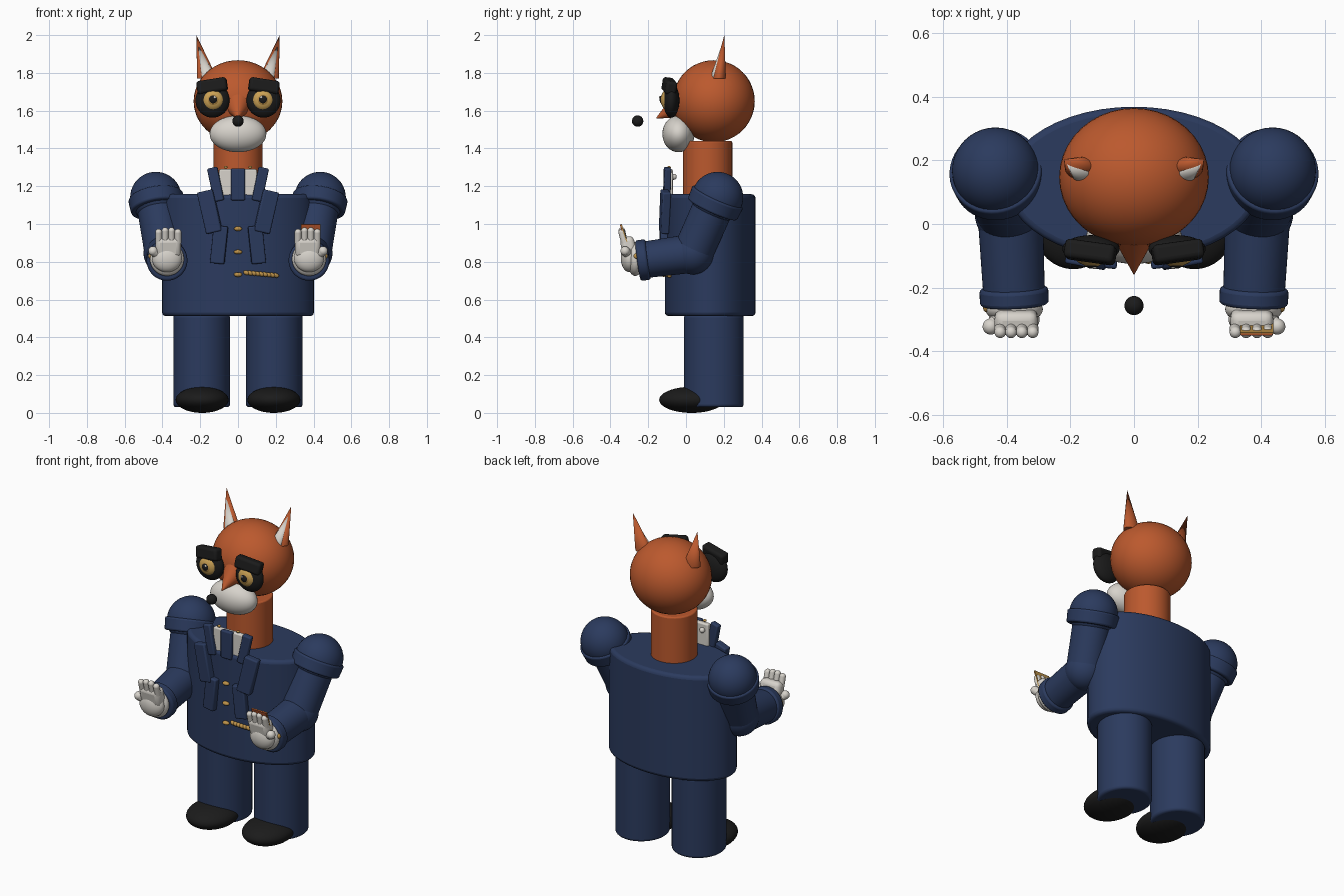
import bpy, bmesh, math
from mathutils import Matrix, Vector

old = bpy.data.objects.get("Cube")
if old:
    bpy.data.objects.remove(old, do_unlink=True)


def material(name, r, g, b):
    m = bpy.data.materials.new(name)
    m.use_nodes = True
    m.diffuse_color = (r, g, b, 1)
    m.node_tree.nodes["Principled BSDF"].inputs["Base Color"].default_value = (r, g, b, 1)
    return m


ORANGE = material("orange fur", 0.50, 0.10, 0.027)
NAVY = material("navy cloth", 0.024, 0.043, 0.112)
WHITE = material("off white", 0.68, 0.65, 0.60)
BLACK = material("black", 0.011, 0.011, 0.011)
GOLD = material("gold", 0.50, 0.28, 0.065)
AMBER = material("amber eye", 0.60, 0.36, 0.09)


def finish(name, bm, matrix, mat, bevel=0):
    """Turn a bmesh into a smooth shaded object with optional rounded edges."""
    bm.transform(matrix)
    bmesh.ops.recalc_face_normals(bm, faces=bm.faces)
    mesh = bpy.data.meshes.new(name)
    bm.to_mesh(mesh)
    bm.free()
    mesh.materials.append(mat)
    ob = bpy.data.objects.new(name, mesh)
    bpy.context.collection.objects.link(ob)
    if bevel:
        mod = ob.modifiers.new("rounded edge", 'BEVEL')
        mod.width, mod.segments = bevel, 3
        mod.limit_method = 'ANGLE'
        mod.angle_limit = math.radians(50)
    bpy.ops.object.select_all(action='DESELECT')
    ob.select_set(True)
    bpy.context.view_layer.objects.active = ob
    bpy.ops.object.shade_smooth_by_angle(angle=math.radians(40))
    return ob


def place(loc, size, rot=(0, 0, 0)):
    spin = Matrix.Identity(4)
    for angle, axis in zip(rot, "XYZ"):
        spin = Matrix.Rotation(math.radians(angle), 4, axis) @ spin
    return Matrix.Translation(loc) @ spin @ Matrix.Diagonal((*size, 1))


def ball(name, mat, loc, radii, rot=(0, 0, 0)):
    bm = bmesh.new()
    bmesh.ops.create_uvsphere(bm, u_segments=40, v_segments=24, radius=1)
    return finish(name, bm, place(loc, radii, rot), mat)


def box(name, mat, loc, size, rot=(0, 0, 0), bevel=0.008):
    bm = bmesh.new()
    bmesh.ops.create_cube(bm, size=1)
    return finish(name, bm, place(loc, size, rot), mat, bevel)


def cone_mesh(r1, r2, depth):
    bm = bmesh.new()
    bmesh.ops.create_cone(bm, cap_ends=True, segments=48, radius1=r1, radius2=r2, depth=depth)
    return bm


def column(name, mat, loc, rx, ry, height, bevel=0.015):
    return finish(name, cone_mesh(1, 1, 1), place(loc, (rx, ry, height)), mat, bevel)


def limb(name, mat, a, b, r1, r2=None, bevel=0):
    a, b = Vector(a), Vector(b)
    d = b - a
    turn = d.to_track_quat('Z', 'Y').to_matrix().to_4x4()
    bm = cone_mesh(r1, r1 if r2 is None else r2, d.length)
    return finish(name, bm, Matrix.Translation((a + b) / 2) @ turn, mat, bevel)


def horn(name, mat, base, tip, rx, ry):
    """Flattened cone leaning from a level base to its tip."""
    base, tip = Vector(base), Vector(tip)
    m = Matrix.Diagonal((rx, ry, 1, 1))
    for i in range(3):
        m[i][2] = (tip - base)[i]
        m[i][3] = ((base + tip) / 2)[i]
    return finish(name, cone_mesh(1, 0, 1), m, mat)


# Torso, neck and head
column("jacket", NAVY, (0, 0.128, 0.835), 0.402, 0.24, 0.645, 0.02)
column("neck", ORANGE, (0, 0.115, 1.285), 0.13, 0.13, 0.31, 0.008)
ball("head", ORANGE, (0, 0.147, 1.65), (0.235, 0.217, 0.217))
ball("muzzle", WHITE, (0, -0.04, 1.477), (0.15, 0.085, 0.097))
limb("snout", ORANGE, (0, -0.035, 1.625), (0, -0.157, 1.56), 0.068, 0.002)
ball("nose", BLACK, (0, -0.256, 1.545), (0.03, 0.03, 0.03))

# Shirt front, tie and fastenings
box("shirt_front", WHITE, (0, -0.085, 1.21), (0.2, 0.03, 0.16))
box("tie", NAVY, (0, -0.105, 1.21), (0.075, 0.03, 0.17))
for z in (0.975, 0.852, 0.732):
    ball("jacket_button", GOLD, (0, -0.118, z), (0.022, 0.014, 0.012))
for i in range(9):
    t = i / 8
    ball("watch_chain_link", GOLD, (0.045 + 0.155 * t, -0.113 + 0.025 * t * t, 0.742 - 0.014 * t),
         (0.017, 0.012, 0.012), (0, 20, 0))

for s, side in ((1, "left"), (-1, "right")):
    def pt(x, y, z):
        return Vector((s * x, y, z))

    # Ears
    horn(side + "_ear", ORANGE, pt(0.163, 0.175, 1.77), pt(0.22, 0.203, 2.0), 0.054, 0.036)
    horn(side + "_inner_ear", WHITE, pt(0.155, 0.152, 1.775), pt(0.213, 0.192, 1.955), 0.038, 0.024)

    # Eyes and brows
    ball(side + "_eye_patch", BLACK, pt(0.135, -0.078, 1.655), (0.09, 0.043, 0.092))
    ball(side + "_eye", AMBER, pt(0.132, -0.1, 1.657), (0.056, 0.032, 0.056))
    ball(side + "_iris_ring", GOLD, pt(0.132, -0.112, 1.658), (0.037, 0.024, 0.037))
    ball(side + "_pupil", BLACK, pt(0.132, -0.118, 1.659), (0.027, 0.022, 0.027))
    ball(side + "_eye_glint", WHITE, pt(0.123, -0.138, 1.671), (0.007, 0.004, 0.007))
    box(side + "_brow", BLACK, pt(0.137, -0.088, 1.73), (0.16, 0.06, 0.072),
        (-8, s * 9, s * 8), 0.015)

    # Collar and lapels
    box(side + "_collar", NAVY, pt(0.118, -0.1, 1.21), (0.055, 0.035, 0.18), (0, s * 12, s * 8))
    ball(side + "_collar_stud", GOLD, pt(0.065, -0.09, 1.3), (0.01, 0.01, 0.007))
    ball(side + "_shirt_stud", WHITE, pt(0.065, -0.065, 1.25), (0.016, 0.016, 0.016))
    box(side + "_upper_lapel", NAVY, pt(0.15, -0.112, 1.065), (0.085, 0.045, 0.225),
        (0, s * 13, s * 10))
    box(side + "_lower_lapel", NAVY, pt(0.1, -0.117, 0.89), (0.076, 0.04, 0.2),
        (0, s * -6, s * 6))

    # Legs and shoes
    column(side + "_leg", NAVY, pt(0.192, 0.147, 0.275), 0.15, 0.158, 0.49)
    ball(side + "_shoe", BLACK, pt(0.19, 0.03, 0.069), (0.14, 0.172, 0.069))

    # Arm
    shoulder, elbow, wrist = pt(0.435, 0.167, 1.14), pt(0.388, 0.035, 0.845), pt(0.376, -0.235, 0.808)
    down = (elbow - shoulder).normalized()
    along = (wrist - elbow).normalized()
    ball(side + "_shoulder", NAVY, shoulder, (0.136, 0.136, 0.136))
    limb(side + "_shoulder_cap", NAVY, shoulder - down * 0.005, shoulder + down * 0.07, 0.147, 0.142, 0.01)
    limb(side + "_upper_arm", NAVY, shoulder, elbow, 0.108, 0.106)
    ball(side + "_elbow", NAVY, elbow, (0.112, 0.112, 0.112))
    limb(side + "_forearm", NAVY, elbow, wrist, 0.103, 0.096)
    limb(side + "_cuff", NAVY, wrist - along * 0.035, wrist + along * 0.02, 0.108, None, 0.012)

    # Gloved hand
    ball(side + "_glove_wrist", WHITE, pt(0.376, -0.268, 0.815), (0.09, 0.045, 0.09))
    ball(side + "_palm_heel", WHITE, pt(0.376, -0.3, 0.82), (0.08, 0.045, 0.075))
    box(side + "_palm", WHITE, pt(0.37, -0.305, 0.878), (0.135, 0.075, 0.11), (12, 0, 0), 0.025)
    for i in range(4):
        x = 0.318 + 0.034 * i
        top = 0.968 - 0.008 * abs(i - 1.5)
        limb(side + "_finger", WHITE, pt(x, -0.325, 0.9), pt(x, -0.34, top), 0.018)
        ball(side + "_fingertip", WHITE, pt(x, -0.34, top), (0.018, 0.018, 0.018))
    limb(side + "_thumb", WHITE, pt(0.42, -0.3, 0.835), pt(0.45, -0.322, 0.855), 0.024)
    ball(side + "_thumb_tip", WHITE, pt(0.45, -0.322, 0.857), (0.025, 0.025, 0.025))
    ball(side + "_cuff_link", GOLD, pt(0.462, -0.262, 0.83), (0.012, 0.015, 0.015))

# Card held in the left hand
box("card_back", GOLD, (0.385, -0.316, 0.915), (0.105, 0.006, 0.175), (18, 0, 0), 0)
box("card_face", ORANGE, (0.385, -0.321, 0.917), (0.1, 0.006, 0.17), (18, 0, 0), 0)
